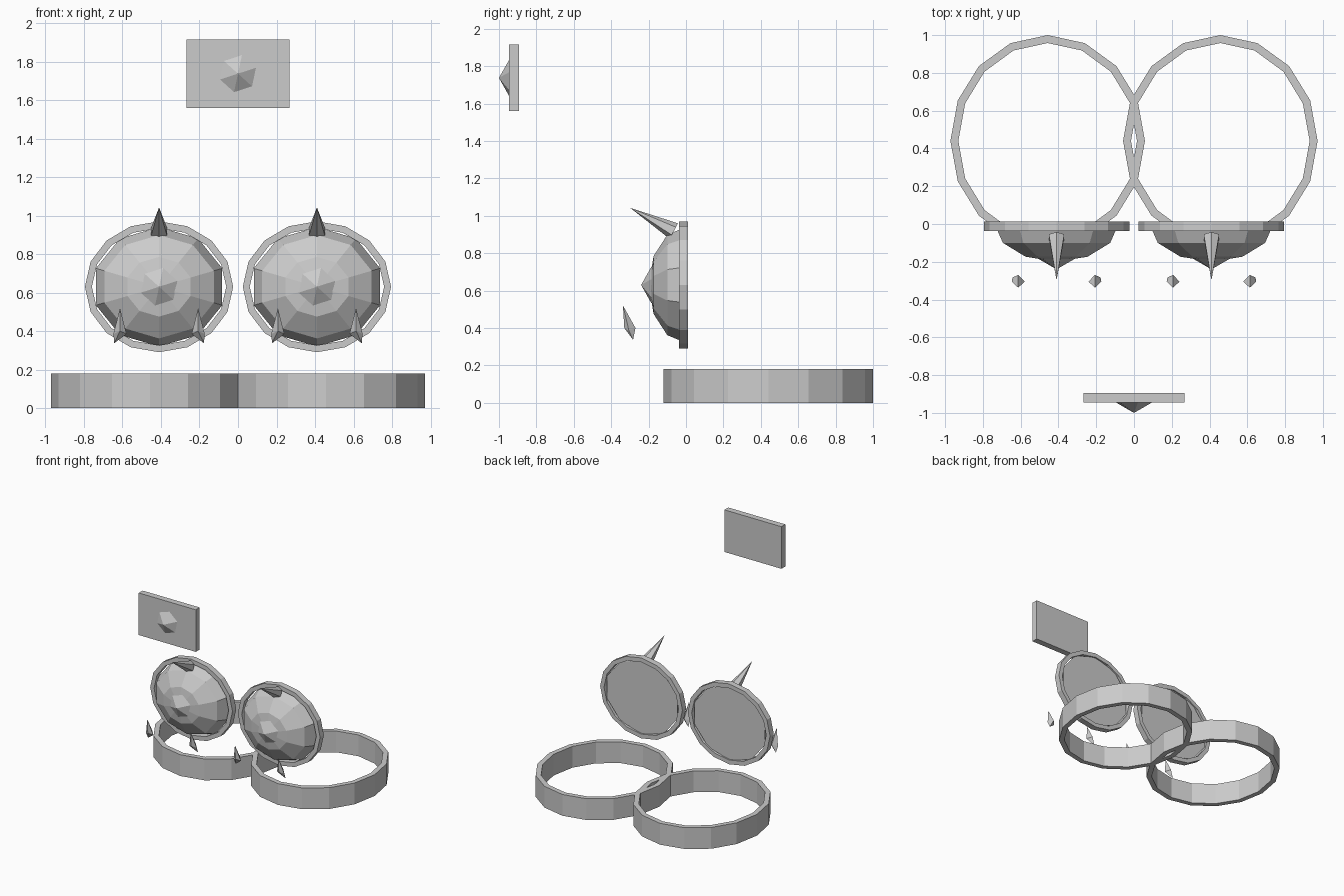
import bpy
from math import sin, cos, pi, radians
from mathutils import Vector

if "Cube" in bpy.data.objects:
    bpy.data.objects.remove(bpy.data.objects["Cube"])


def mesh_obj(name, verts, faces):
    me = bpy.data.meshes.new(name)
    me.from_pydata([tuple(v) for v in verts], [], faces)
    me.update()
    ob = bpy.data.objects.new(name, me)
    bpy.context.collection.objects.link(ob)
    return ob


def ring(name, centre, a, b, normal, outer, wall, depth, n=16):
    # elliptical band with a rectangular cross-section
    c, a, b, w = Vector(centre), Vector(a), Vector(b), Vector(normal)
    verts, faces = [], []
    for i in range(n):
        t = 2 * pi * i / n
        for inset, h in ((0, 0), (0, depth), (wall, depth), (wall, 0)):
            verts.append(c + a * (outer[0] - inset) * cos(t)
                         + b * (outer[1] - inset) * sin(t) + w * h)
        j = (i + 1) % n
        for k in range(4):
            m = (k + 1) % 4
            faces.append((4 * i + k, 4 * j + k, 4 * j + m, 4 * i + m))
    return mesh_obj(name, verts, faces)


def spike(name, base, tip, r, n, phase=0.0):
    # closed cone between two points
    base, tip = Vector(base), Vector(tip)
    d = (tip - base).normalized()
    u = Vector((1, 0, 0))
    v = u.cross(d)
    verts = [base + r * (u * cos(phase + 2 * pi * i / n) + v * sin(phase + 2 * pi * i / n))
             for i in range(n)] + [tip]
    faces = [(i, (i + 1) % n, n) for i in range(n)] + [tuple(reversed(range(n)))]
    return mesh_obj(name, verts, faces)


def dome(name, x, z, rx, rz, depth, n=10):
    # faceted half ellipsoid with a flat back
    verts, faces = [], []
    for lat in (0, 30, 60):
        k, y = cos(radians(lat)), -depth * sin(radians(lat))
        for i in range(n):
            t = pi / 2 + 2 * pi * i / n
            verts.append((x + rx * k * cos(t), y, z + rz * k * sin(t)))
    verts.append((x, -depth, z))
    for i in range(n):
        j = (i + 1) % n
        for r in (0, n):
            faces.append((r + i, r + j, r + n + j, r + n + i))
        faces.append((2 * n + i, 2 * n + j, 3 * n))
    faces.append(tuple(reversed(range(n))))
    return mesh_obj(name, verts, faces)


def shard(name, x, side):
    # small floating kite-shaped point
    verts = [(x, -.337, .52), (x - .034, -.305, .385), (x, -.33, .40),
             (x + .034, -.305, .385), (x, -.27, .40), (x + side * .03, -.283, .337)]
    faces = []
    for i in range(4):
        a, b = 1 + i, 1 + (i + 1) % 4
        faces += [(a, b, 0), (b, a, 5)]
    return mesh_obj(name, verts, faces)


X, Y, Z = (1, 0, 0), (0, 1, 0), (0, 0, 1)
for s, tag in ((-1, "left"), (1, "right")):
    # ground hoop
    ring("hoop_" + tag, (s * .457, .44, 0), X, Y, Z, (.515, .56), .042, .18)
    # domed disc with its rim
    cx, cz = s * .41, .63
    ring("rim_" + tag, (cx, .012, cz), X, Z, (0, -1, 0), (.385, .34), .036, .05)
    dome("dome_" + tag, cx, cz, .345, .31, .2)
    # centre stud and spikes
    spike("stud_" + tag, (cx, -.185, cz), (cx, -.24, cz), .1, 6, radians(102))
    spike("top_spike_" + tag, (cx, -.065, .918), (cx, -.298, 1.042), .047, 6, pi / 2)
    for d in (-1, 1):
        shard("shard_%s_%d" % (tag, d), cx + d * .203, d)

# raised plate with stud
bpy.ops.mesh.primitive_cube_add(size=1, location=(0, -.92, 1.737))
plate = bpy.context.object
plate.name = "plate"
plate.scale = (.534, .052, .356)
spike("plate_stud", (0, -.945, 1.737), (0, -1.0, 1.737), .1, 6, radians(102))

# consistent outward normals
import bmesh
for ob in bpy.data.objects:
    bm = bmesh.new()
    bm.from_mesh(ob.data)
    bmesh.ops.recalc_face_normals(bm, faces=bm.faces)
    bm.to_mesh(ob.data)
    bm.free()
